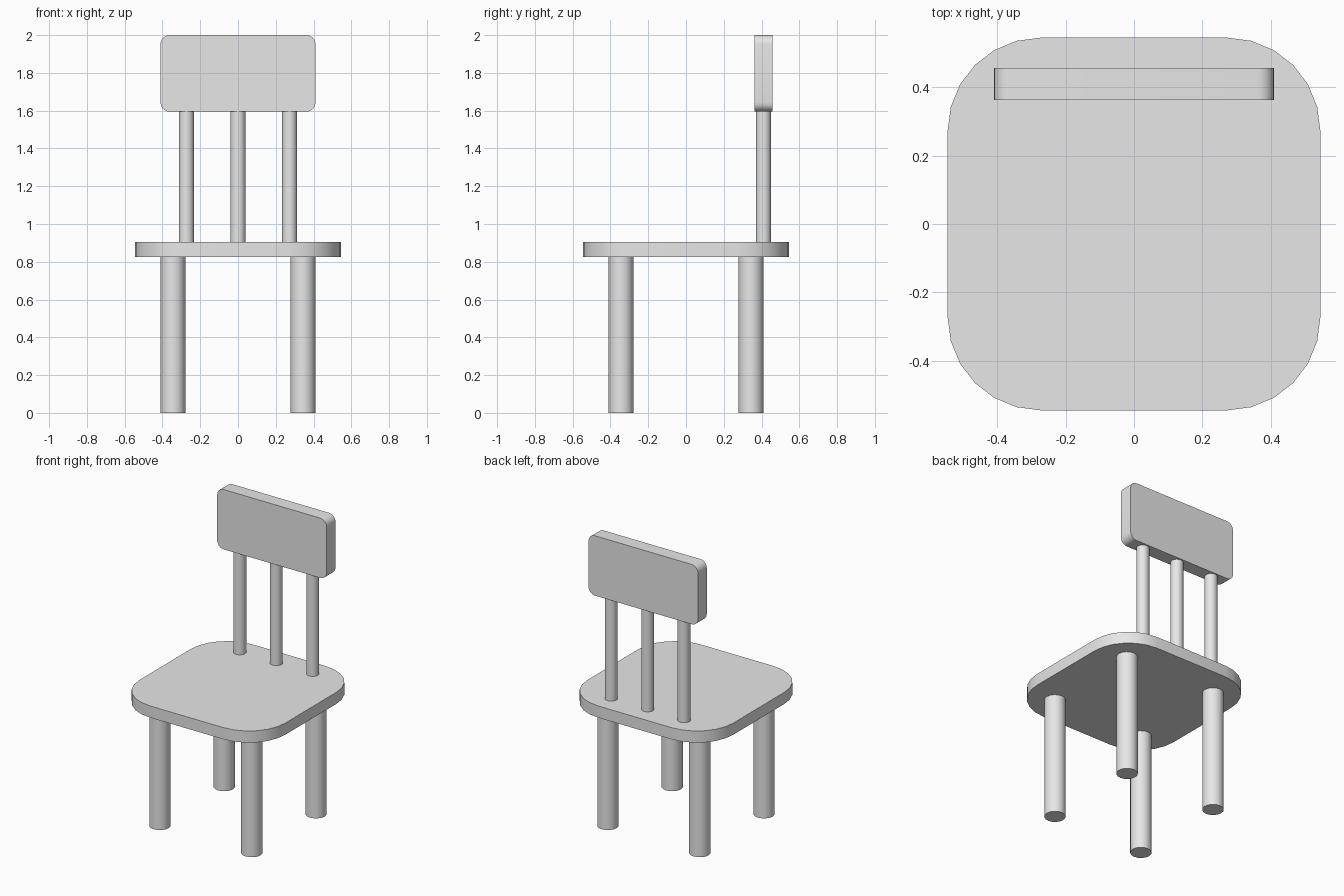
import bpy
import bmesh
from math import cos, sin, pi, radians
from mathutils import Matrix

cube = bpy.data.objects.get("Cube")
if cube:
    bpy.data.objects.remove(cube, do_unlink=True)

# Single plain grey for the whole chair
GREY = (0.8, 0.8, 0.8, 1.0)
grey = bpy.data.materials.new("plain_grey")
grey.use_nodes = True
grey.diffuse_color = GREY
grey.node_tree.nodes["Principled BSDF"].inputs["Base Color"].default_value = GREY


def finish(bm, name):
    bmesh.ops.recalc_face_normals(bm, faces=bm.faces)
    mesh = bpy.data.meshes.new(name)
    bm.to_mesh(mesh)
    bm.free()
    mesh.materials.append(grey)
    obj = bpy.data.objects.new(name, mesh)
    bpy.context.collection.objects.link(obj)
    bpy.ops.object.select_all(action="DESELECT")
    obj.select_set(True)
    bpy.context.view_layer.objects.active = obj
    bpy.ops.object.shade_smooth_by_angle(angle=radians(35))
    return obj


def rounded_slab(name, half_w, half_h, radius, steps, thickness, matrix):
    """Rounded rectangle in the XY plane, extruded along Z, then placed."""
    bm = bmesh.new()
    ring = []
    for corner, (sx, sy) in enumerate([(1, 1), (-1, 1), (-1, -1), (1, -1)]):
        for i in range(steps + 1):
            a = (corner + i / steps) * pi / 2
            ring.append(bm.verts.new((sx * (half_w - radius) + radius * cos(a),
                                      sy * (half_h - radius) + radius * sin(a), 0)))
    face = bm.faces.new(ring)
    top = bmesh.ops.extrude_face_region(bm, geom=[face], use_keep_orig=True)
    verts = [v for v in top["geom"] if isinstance(v, bmesh.types.BMVert)]
    bmesh.ops.translate(bm, verts=verts, vec=(0, 0, thickness))
    bm.transform(matrix)
    return finish(bm, name)


def post(name, x, y, bottom, top, radius, sides=16):
    bm = bmesh.new()
    bmesh.ops.create_cone(bm, cap_ends=True, segments=sides, radius1=radius,
                          radius2=radius, depth=top - bottom,
                          matrix=Matrix.Translation((x, y, (bottom + top) / 2)))
    return finish(bm, name)


SEAT_BOTTOM, SEAT_TOP, REST_BOTTOM = 0.826, 0.905, 1.595
REST_Y = 0.41

# Seat
rounded_slab("seat", 0.546, 0.546, 0.273, 6, SEAT_TOP - SEAT_BOTTOM,
             Matrix.Translation((0, 0, SEAT_BOTTOM)))

# Legs
for side, x in (("left", 0.344), ("right", -0.344)):
    for end, y in (("front", -0.344), ("back", 0.344)):
        post(f"{end}_{side}_leg", x, y, 0, SEAT_BOTTOM, 0.066)

# Back spindles
for label, x in (("left", 0.273), ("middle", 0), ("right", -0.273)):
    post(f"{label}_spindle", x, REST_Y, SEAT_TOP, REST_BOTTOM, 0.04)

# Backrest, stood upright
rounded_slab("backrest", 0.41, (2 - REST_BOTTOM) / 2, 0.048, 6, 0.094,
             Matrix.Translation((0, REST_Y + 0.047, (2 + REST_BOTTOM) / 2))
             @ Matrix.Rotation(pi / 2, 4, "X"))
